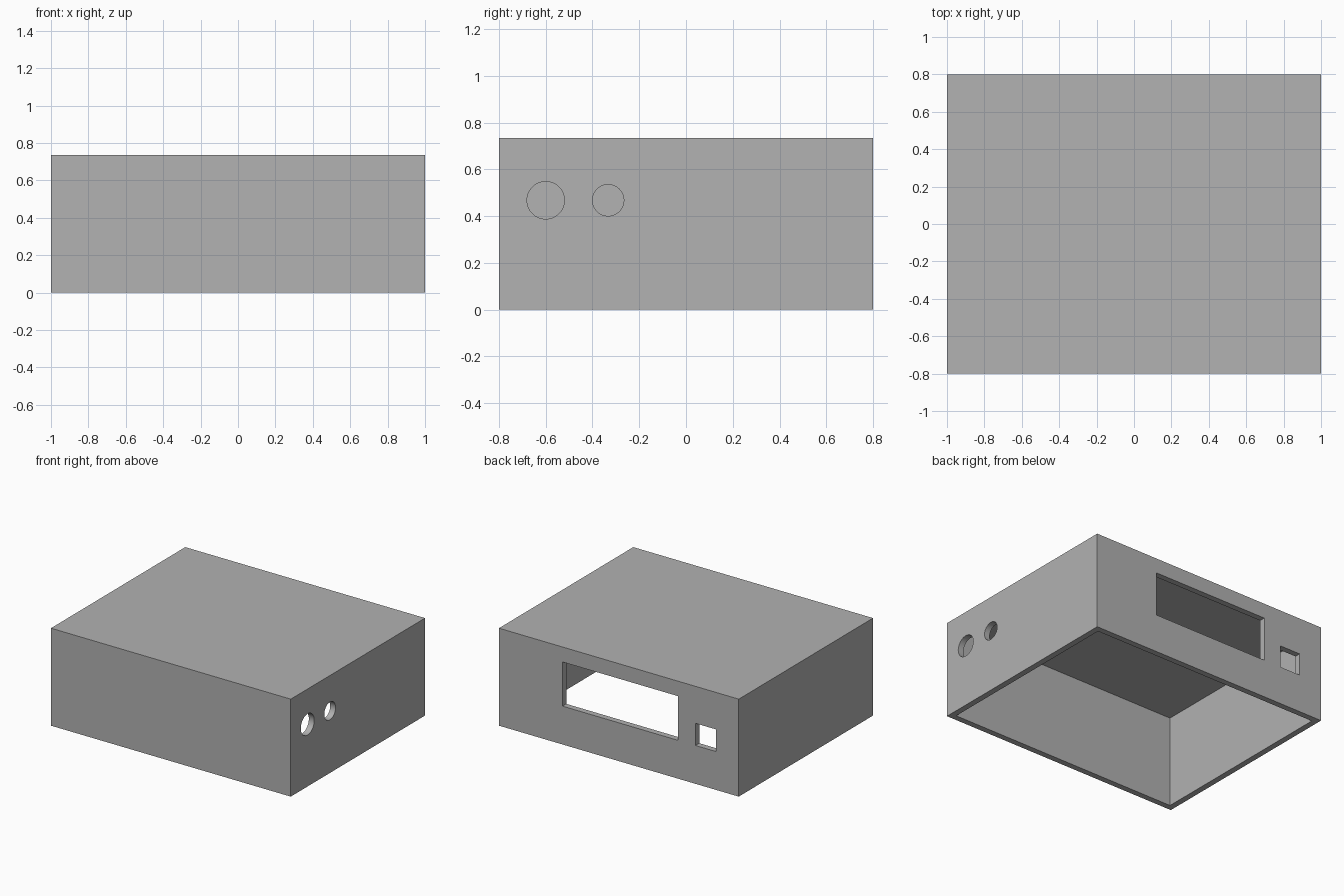
import bpy
from math import radians

cube = bpy.data.objects.get("Cube")
if cube:
    bpy.data.objects.remove(cube, do_unlink=True)

W, D, H = 2.0, 1.6, 0.735   # outer size
T = 0.045                   # wall thickness

# Single grey plastic
grey = bpy.data.materials.new("plain grey")
grey.use_nodes = True
colour = (0.445, 0.445, 0.445, 1)
grey.diffuse_color = colour
grey.node_tree.nodes["Principled BSDF"].inputs["Base Color"].default_value = colour


def box(name, x0, x1, y0, y1, z0, z1):
    bpy.ops.mesh.primitive_cube_add(
        size=1, location=((x0 + x1) / 2, (y0 + y1) / 2, (z0 + z1) / 2))
    ob = bpy.context.object
    ob.name = name
    ob.scale = (x1 - x0, y1 - y0, z1 - z0)
    bpy.ops.object.transform_apply(location=True, rotation=False, scale=True)
    ob.data.materials.append(grey)
    return ob


def side_hole(name, y, z, radius):
    bpy.ops.mesh.primitive_cylinder_add(
        vertices=64, radius=radius, depth=4 * T,
        location=(W / 2 - T / 2, y, z), rotation=(0, radians(90), 0))
    ob = bpy.context.object
    ob.name = name
    ob.data.materials.append(grey)
    return ob


def back_opening(name, x0, x1, z0, z1):
    return box(name, x0, x1, D / 2 - 2 * T, D / 2 + T, z0, z1)


# Enclosure shell, open underneath
shell = box("enclosure_shell", -W / 2, W / 2, -D / 2, D / 2, 0, H)

cutters = [
    box("cavity_cutter", -W / 2 + T, W / 2 - T, -D / 2 + T, D / 2 - T, -T, H - T),
    back_opening("display_window_cutter", -0.493, 0.47, 0.289, 0.622),
    back_opening("small_socket_cutter", -0.809, -0.64, 0.289, 0.456),
    side_hole("large_hole_cutter", -0.6, 0.468, 0.08),
    side_hole("small_hole_cutter", -0.333, 0.468, 0.067),
]

# Cut the openings, then discard the cutters
for cutter in cutters:
    cutter.hide_render = True
    bpy.context.view_layer.objects.active = shell
    mod = shell.modifiers.new(cutter.name, 'BOOLEAN')
    mod.operation = 'DIFFERENCE'
    mod.solver = 'EXACT'
    mod.object = cutter
    bpy.ops.object.modifier_apply(modifier=mod.name)
    bpy.data.objects.remove(cutter, do_unlink=True)

# Smooth hole walls, sharp box edges
bpy.ops.object.select_all(action='DESELECT')
shell.select_set(True)
bpy.context.view_layer.objects.active = shell
bpy.ops.object.shade_smooth_by_angle(angle=radians(30))
